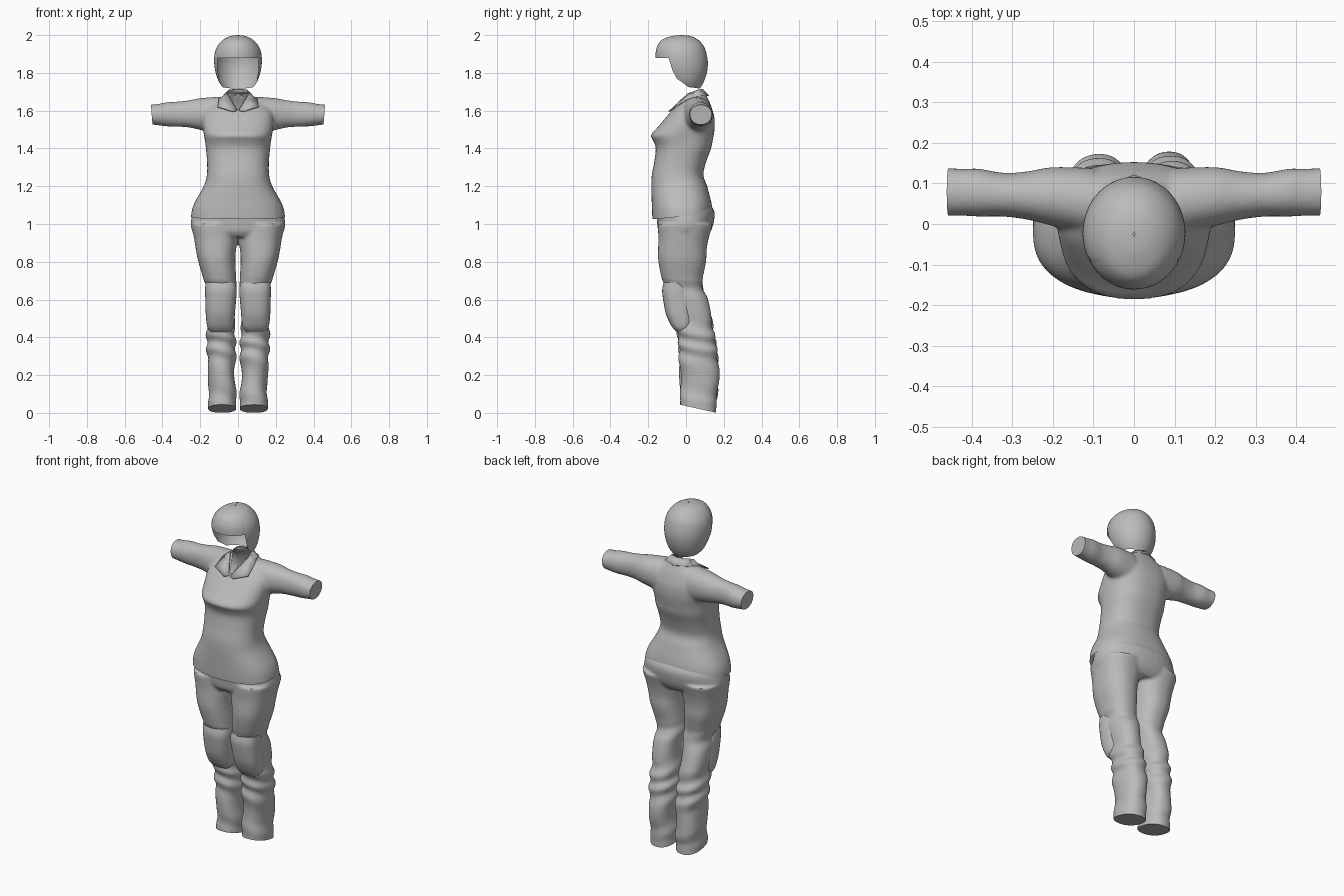
import bpy, bmesh, math
from mathutils import Vector

if "Cube" in bpy.data.objects:
    bpy.data.objects.remove(bpy.data.objects["Cube"])

grey = bpy.data.materials.new("plain grey")
grey.diffuse_color = (0.5, 0.5, 0.5, 1)
grey.use_nodes = True
grey.node_tree.nodes["Principled BSDF"].inputs["Base Color"].default_value = grey.diffuse_color


def dense(rows, k=6):
    """Catmull-Rom resampling of a table of cross-sections."""
    out = []
    for i in range(len(rows) - 1):
        p0, p1, p2, p3 = (rows[max(0, min(len(rows) - 1, i + d))] for d in (-1, 0, 1, 2))
        for j in range(k):
            t = j / k
            out.append([0.5 * (2 * b + (c - a) * t + (2 * a - 5 * b + 4 * c - d) * t * t
                               + (3 * b - a - 3 * c + d) * t ** 3)
                        for a, b, c, d in zip(p0, p1, p2, p3)])
    return out + [list(rows[-1])]


def loft(bm, rows, axis="z", flip=1, power=2.3, n=40):
    """Closed loft; rows are (position, u0, u1, v0, v1)."""
    rings = []
    for p, u0, u1, v0, v1 in dense(rows):
        ring = []
        for i in range(n):
            a = 2 * math.pi * i / n
            c, s = math.cos(a), math.sin(a)
            u = (u0 + u1) / 2 + (u1 - u0) / 2 * math.copysign(abs(c) ** (2 / power), c)
            v = (v0 + v1) / 2 + (v1 - v0) / 2 * math.copysign(abs(s) ** (2 / power), s)
            ring.append(bm.verts.new((flip * u, v, p) if axis == "z" else (flip * p, u, v)))
        rings.append(ring)
    faces = [bm.faces.new(rings[0]), bm.faces.new(rings[-1])]
    for r, q in zip(rings, rings[1:]):
        for i in range(n):
            j = (i + 1) % n
            faces.append(bm.faces.new((r[i], r[j], q[j], q[i])))
    bmesh.ops.recalc_face_normals(bm, faces=faces)


def make(name, bm):
    me = bpy.data.meshes.new(name)
    bm.to_mesh(me)
    bm.free()
    ob = bpy.data.objects.new(name, me)
    bpy.context.collection.objects.link(ob)
    me.materials.append(grey)
    return ob


def smooth(ob, angle=40):
    bpy.ops.object.select_all(action="DESELECT")
    ob.select_set(True)
    bpy.context.view_layer.objects.active = ob
    bpy.ops.object.shade_smooth_by_angle(angle=math.radians(angle))


def fuse(ob, iterations):
    """Blend overlapping lofts into one cloth skin and return it as a bmesh."""
    m = ob.modifiers.new("skin", "REMESH")
    m.mode, m.voxel_size = "VOXEL", 0.008
    m = ob.modifiers.new("soften", "SMOOTH")
    m.factor, m.iterations = 0.5, iterations
    dg = bpy.context.evaluated_depsgraph_get()
    me = bpy.data.meshes.new_from_object(ob.evaluated_get(dg))
    bm = bmesh.new()
    bm.from_mesh(me)
    ob.modifiers.clear()
    return bm


def cut(bm, co, no, fill):
    r = bmesh.ops.bisect_plane(bm, geom=bm.verts[:] + bm.edges[:] + bm.faces[:], dist=1e-5,
                               plane_co=co, plane_no=no, clear_outer=True)
    if fill:
        edges = [e for e in r["geom_cut"] if isinstance(e, bmesh.types.BMEdge)]
        bmesh.ops.holes_fill(bm, edges=edges, sides=0)


def finish(ob, bm):
    bm.to_mesh(ob.data)
    bm.free()
    ob.data.materials.clear()
    ob.data.materials.append(grey)
    smooth(ob)


# Shirt: torso plus two short sleeves
torso = [(.97, .25, -.17, .135), (1.03, .25, -.178, .14), (1.1, .236, -.181, .137),
         (1.2, .182, -.184, .112), (1.26, .165, -.181, .092), (1.33, .164, -.168, .107),
         (1.4, .17, -.160, .133), (1.44, .175, -.173, .141), (1.47, .18, -.186, .147),
         (1.51, .187, -.152, .152), (1.56, .19, -.11, .151), (1.6, .18, -.075, .141),
         (1.64, .14, -.035, .127), (1.67, .09, 0, .112), (1.705, .06, .03, .097)]
sleeve = [(.1, -.03, .138, 1.475, 1.674), (.2, -.005, .14, 1.498, 1.666), (.26, .01, .13, 1.511, 1.655),
          (.32, .018, .126, 1.515, 1.648), (.38, .018, .136, 1.517, 1.644), (.42, .02, .136, 1.522, 1.636),
          (.48, .02, .138, 1.53, 1.63)]
bm = bmesh.new()
loft(bm, [(z, -x, x, f, b) for z, x, f, b in torso], power=2.4)
for side in (1, -1):
    loft(bm, sleeve, axis="x", flip=side, power=2.1)
shirt = make("shirt", bm)
bm = fuse(shirt, 8)
cut(bm, (0, -.18, 1.025), (0, .09, -1), False)              # hem, a little higher behind
for side in (1, -1):
    cut(bm, (side * .457, .07, 1.58), (side, 0, -.08), True)  # cuffs
neck = [f for f in bm.faces for c in [f.calc_center_median()]
        if c.z > 1.61 and c.y < .08 and abs(c.x) < .55 * (c.z - 1.6)]
bmesh.ops.delete(bm, geom=neck, context="FACES")            # V neck opening
finish(shirt, bm)

# Collar: folded band with two points
inner = [(.004, -.082, 1.603), (.035, -.035, 1.652), (.06, .012, 1.692), (.048, .065, 1.712), (0, .088, 1.716)]
outer = [(.03, -.094, 1.598), (.108, -.062, 1.622), (.102, .01, 1.664), (.075, .09, 1.682), (0, .122, 1.682)]
bm = bmesh.new()
rows = [[bm.verts.new(p) for p in row] for row in (inner, outer)]
for i in range(4):
    bm.faces.new((rows[0][i], rows[1][i], rows[1][i + 1], rows[0][i + 1]))
bmesh.ops.recalc_face_normals(bm, faces=bm.faces)
collar = make("collar", bm)
collar.modifiers.new("other side", "MIRROR").use_clip = True
collar.modifiers.new("cloth", "SOLIDIFY").thickness = .006
smooth(collar, 50)

# Trousers: hips plus two creased legs
hips = [(1.15, .18, -.15, .105), (1.1, .22, -.155, .132), (1.06, .24, -.157, .152),
        (1.0, .25, -.152, .145), (.96, .242, -.146, .13), (.93, .225, -.125, .105)]
leg = [(1.0, 0, .247, -.15, .142), (.92, .001, .232, -.146, .119), (.86, .011, .222, -.148, .109),
       (.8, .014, .21, -.146, .106), (.7, .009, .18, -.125, .087), (.65, .01, .166, -.095, .092),
       (.6, .015, .165, -.085, .112), (.5, .02, .163, -.066, .136), (.45, .018, .166, -.052, .142),
       (.38, .012, .166, -.04, .157), (.3, .012, .164, -.037, .167), (.2, .016, .154, -.032, .174),
       (.1, .01, .156, -.03, .167), (.05, .01, .158, -.031, .161), (-.05, .01, .158, -.031, .16)]
bm = bmesh.new()
loft(bm, [(z, -x, x, f, b) for z, x, f, b in hips], power=2.2)
for side in (1, -1):
    loft(bm, leg, flip=side, power=2.3)
trousers = make("trousers", bm)
bm = fuse(trousers, 6)
bm.normal_update()
for v in bm.verts:                                          # cloth creases below the thigh
    x, y, z = v.co
    fade = max(0, min(1, (.72 - z) / .1)) * max(0, min(1, (z - .03) / .1))
    v.co += v.normal * fade * .005 * math.sin(52 * z + 14 * y + 18 * x + 2 * math.sin(17 * z))
cut(bm, (0, -.03, .045), (0, -.2, -1), True)                # slanted soles
cut(bm, (0, 0, 0.004), (0, 0, -1), True)
finish(trousers, bm)
low = min(v.co.z for v in trousers.data.vertices)
for v in trousers.data.vertices:
    if v.co.z < .06:
        v.co.z -= low * (1 - v.co.z / .06)

# Knee pads: rounded plates over the front of each knee
pad = [(.69, .014, .172, -.118, .0), (.65, .007, .174, -.126, .02), (.6, .01, .173, -.121, .03),
       (.53, .016, .171, -.108, .04), (.48, .02, .167, -.088, .04), (.45, .026, .16, -.07, .03),
       (.428, .042, .145, -.048, .02)]
for side, name in ((1, "left_knee_pad"), (-1, "right_knee_pad")):
    bm = bmesh.new()
    loft(bm, pad, flip=side, power=2.5)
    smooth(make(name, bm), 50)

# Hair: bobbed shell with a fringe and an open face
cap = dense([(2.0, .002, -.03, -.02), (1.995, .04, -.075, .025), (1.975, .08, -.128, .065),
             (1.94, .11, -.153, .095), (1.9, .124, -.161, .109), (1.85, .126, -.157, .116),
             (1.8, .118, -.135, .11), (1.75, .1, -.1, .093), (1.715, .072, -.06, .072)])
edge = [(-1, 1.88), (-.5, 1.88), (-.48, 1.85), (-.4, 1.77), (.1, 1.725), (1, 1.717)]


def lookup(table, k):
    """Linear lookup in a table whose first column rises."""
    for a, b in zip(table, table[1:]):
        if k <= b[0]:
            t = max(0, (k - a[0]) / (b[0] - a[0]))
            return [p + (q - p) * t for p, q in zip(a, b)][1:]
    return list(table[-1])[1:]


cap.reverse()
bm = bmesh.new()
n, m = 96, 24
grid = []
for i in range(n):
    a = 2 * math.pi * i / n
    end = lookup(edge, math.cos(a))[0]
    line = []
    for j in range(m + 1):
        z = 2 - (2 - end) * (j / m) ** 1.7
        rx, f, b = lookup(cap, z)
        line.append(bm.verts.new((rx * math.sin(a), (f + b) / 2 + (b - f) / 2 * math.cos(a), z)))
    grid.append(line)
for i in range(n):
    p, q = grid[i], grid[(i + 1) % n]
    for j in range(m):
        bm.faces.new((p[j], p[j + 1], q[j + 1], q[j]))
bmesh.ops.remove_doubles(bm, verts=bm.verts, dist=1e-4)
bmesh.ops.recalc_face_normals(bm, faces=bm.faces)
smooth(make("hair", bm), 50)
